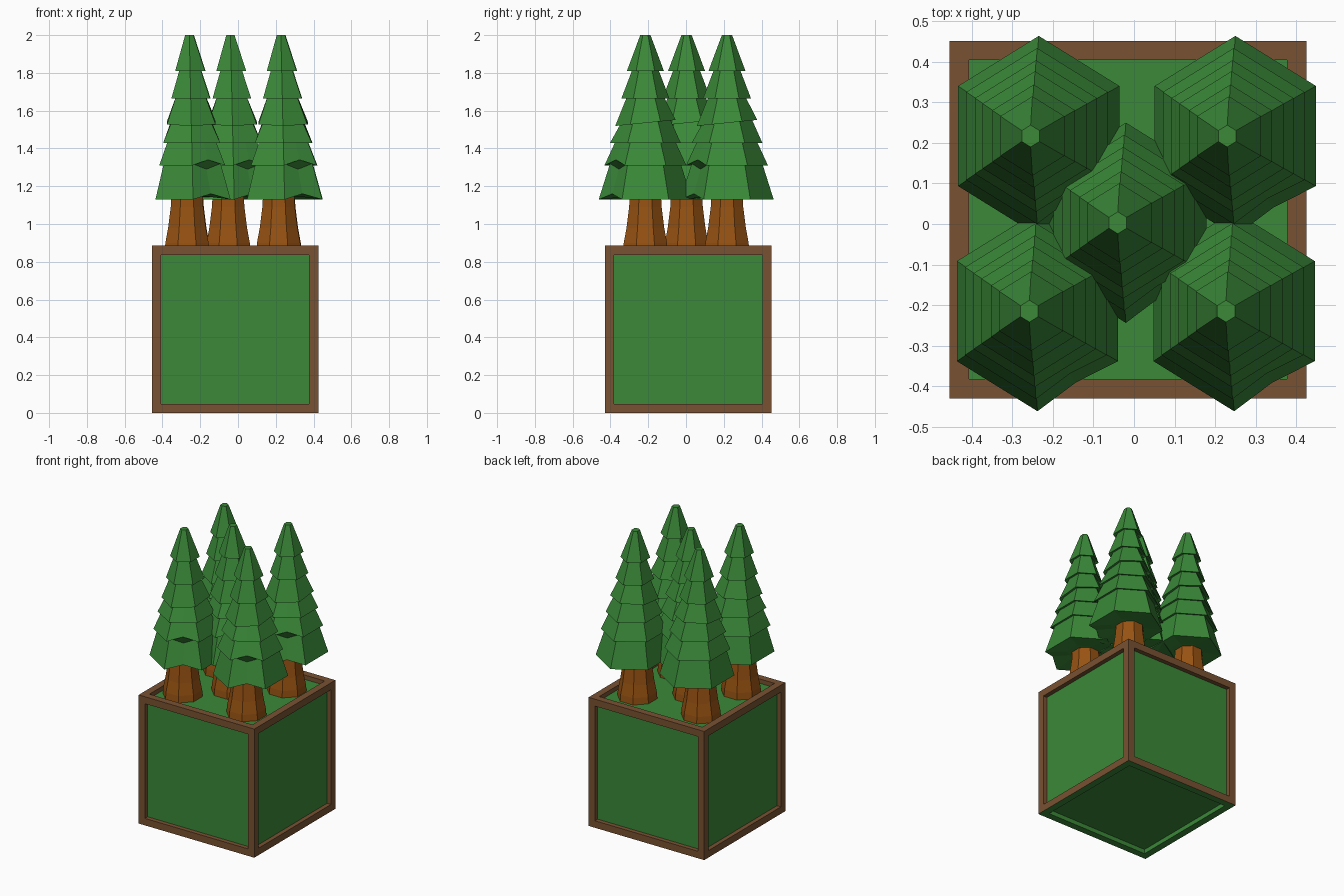
import bpy, bmesh
from math import radians, cos, sin, pi

cube = bpy.data.objects.get("Cube")
if cube:
    bpy.data.objects.remove(cube, do_unlink=True)


def material(name, rgb):
    m = bpy.data.materials.new(name)
    m.use_nodes = True
    m.diffuse_color = (*rgb, 1)
    m.node_tree.nodes["Principled BSDF"].inputs["Base Color"].default_value = (*rgb, 1)
    return m


green = material("leaf green", (0.043, 0.25, 0.04))
frame_brown = material("frame brown", (0.19, 0.083, 0.031))
bark = material("bark brown", (0.31, 0.085, 0.006))


def finish(bm, name, mats):
    bmesh.ops.recalc_face_normals(bm, faces=bm.faces)
    mesh = bpy.data.meshes.new(name)
    bm.to_mesh(mesh)
    bm.free()
    for m in mats:
        mesh.materials.append(m)
    return mesh


def place(mesh, name, loc=(0, 0, 0)):
    ob = bpy.data.objects.new(name, mesh)
    ob.location = loc
    bpy.context.collection.objects.link(ob)


def loft(bm, rings):
    """Skin consecutive closed rings of points and cap both ends."""
    loops = [[bm.verts.new(p) for p in ring] for ring in rings]
    for a, b in zip(loops, loops[1:]):
        for i in range(len(a)):
            j = (i + 1) % len(a)
            bm.faces.new((a[i], a[j], b[j], b[i]))
    bm.faces.new(loops[0])
    bm.faces.new(loops[-1])


# Framed block with a recessed panel on every side
bm = bmesh.new()
bmesh.ops.create_cube(bm, size=1)
bmesh.ops.scale(bm, vec=(0.88, 0.882, 0.885), verts=bm.verts)
bmesh.ops.translate(bm, vec=(-0.015, 0.011, 0.4425), verts=bm.verts)
panels = list(bm.faces)
bmesh.ops.inset_individual(bm, faces=panels, thickness=0.048, use_even_offset=True)
bmesh.ops.inset_individual(bm, faces=panels, thickness=0, depth=-0.03)
bmesh.ops.recalc_face_normals(bm, faces=bm.faces)
for f in bm.faces:
    underside = max(v.co.z for v in f.verts) < 0.035
    f.material_index = 0 if f in panels or underside else 1
place(finish(bm, "framed_block", [green, frame_brown]), "framed_block")

# Foliage: six stacked hexagonal skirts, with a dent in one side of the lowest two
ANGLES = [radians(a) for a in (30, 90, 150, 210, 270, 300, 330)]
DENT = 5


def hexagon(r, z, tilt=0, lift=0, pull=1):
    lean = 0.02 * (2 - z) / 0.87
    ring = []
    for i, a in enumerate(ANGLES):
        k = r * cos(pi / 6) * pull if i == DENT else r
        y = k * sin(a)
        ring.append((lean + 0.93 * k * cos(a), y, z + tilt * y + (lift if i == DENT else 0)))
    return ring


# bottom radius, bottom height, tilt, dent lift
TIERS = [(0.098, 1.81, 0, 0), (0.127, 1.665, 0, 0), (0.16, 1.535, 0.1, 0),
         (0.187, 1.43, 0, 0), (0.217, 1.31, 0, 0.03), (0.247, 1.13, 0, 0.03)]
rings = [hexagon(0.027, 2.0)]
for n, (r, z, tilt, lift) in enumerate(TIERS):
    rings.append(hexagon(r, z, tilt, lift, 0.95 if lift else 1))
    if n < len(TIERS) - 1:
        rings.append(hexagon(r - 0.03, z + 0.01, tilt, -0.03 if lift else 0))
rings.append(hexagon(0.1, 1.145))
bm = bmesh.new()
loft(bm, rings)
foliage = finish(bm, "foliage", [green])

# Trunk: eight-sided, flared at the foot
bm = bmesh.new()
loft(bm, [[(r * cos((i + 0.5) * pi / 4), r * sin((i + 0.5) * pi / 4), z) for i in range(8)]
          for r, z in ((0.128, 0.85), (0.124, 0.9), (0.108, 0.98), (0.093, 1.09), (0.088, 1.18))])
trunk = finish(bm, "trunk", [bark])

# Five trees: one in each corner and one in the middle
SPOTS = {"back_right": (-0.255, 0.217), "back_left": (0.23, 0.217),
         "front_right": (-0.258, -0.215), "front_left": (0.227, -0.215),
         "middle": (-0.04, 0.003)}
for name, (x, y) in SPOTS.items():
    place(foliage, name + "_foliage", (x, y, 0))
    place(trunk, name + "_trunk", (x - 0.012, y, 0))
